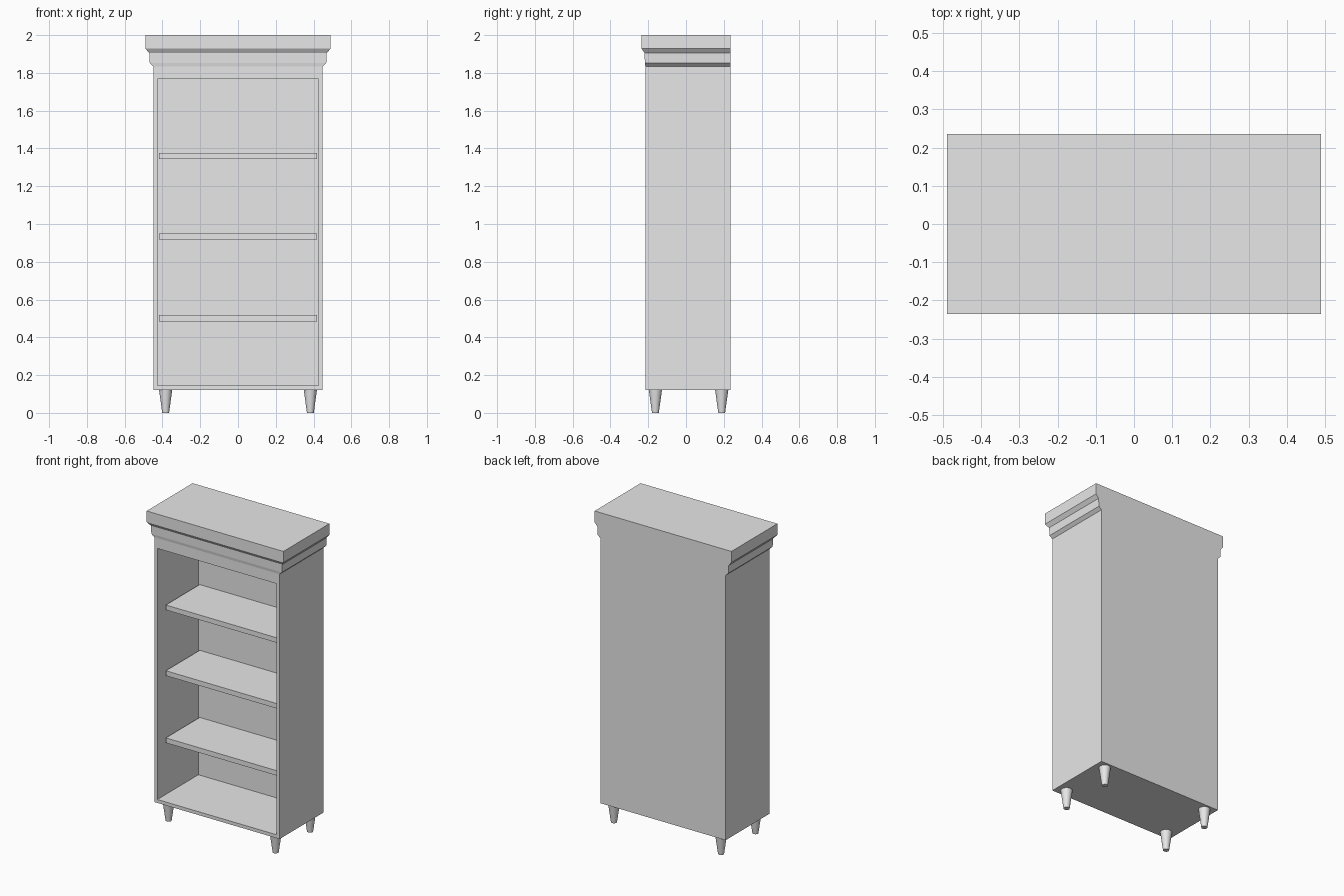
import bpy
import bmesh

default = bpy.data.objects.get("Cube")
if default:
    bpy.data.objects.remove(default, do_unlink=True)

grey = bpy.data.materials.new("plain grey")
grey.use_nodes = True
grey.diffuse_color = (0.8, 0.8, 0.8, 1)
grey.node_tree.nodes["Principled BSDF"].inputs["Base Color"].default_value = (0.8, 0.8, 0.8, 1)

HALF_W, FRONT, BACK = 0.448, -0.215, 0.235
BOTTOM, TOP = 0.122, 1.834
BOARD = 0.031
INNER_W, INNER_BACK = HALF_W - BOARD, BACK - BOARD


def finish(name, bm):
    bmesh.ops.recalc_face_normals(bm, faces=bm.faces)
    mesh = bpy.data.meshes.new(name)
    bm.to_mesh(mesh)
    bm.free()
    mesh.materials.append(grey)
    obj = bpy.data.objects.new(name, mesh)
    bpy.context.collection.objects.link(obj)
    return obj


def add_box(bm, x, y0, y1, z0, z1):
    """Box spanning -x..x, y0..y1, z0..z1."""
    verts = bmesh.ops.create_cube(bm, size=1)["verts"]
    for v in verts:
        v.co.x *= 2 * x
        v.co.y = y1 if v.co.y > 0 else y0
        v.co.z = z1 if v.co.z > 0 else z0


# Carcass: one box with its front face inset and pushed in to the back panel
bm = bmesh.new()
add_box(bm, HALF_W, FRONT, BACK, BOTTOM, TOP)
front = min(bm.faces, key=lambda f: f.calc_center_median().y)
bmesh.ops.inset_individual(bm, faces=[front], thickness=BOARD)
for v in front.verts:
    if v.co.z > 1:
        v.co.z = 1.767
cavity = bmesh.ops.extrude_face_region(bm, geom=[front])["geom"]
for v in cavity:
    if isinstance(v, bmesh.types.BMVert):
        v.co.y = INNER_BACK
if front.is_valid:
    bm.faces.remove(front)
finish("carcass", bm)

# Shelves, set back from the front edge
for i, z in enumerate((0.485, 0.919, 1.344)):
    bm = bmesh.new()
    add_box(bm, INNER_W, -0.142, INNER_BACK, z, z + 0.032)
    finish(f"shelf_{i + 1}", bm)

# Cornice: stacked rectangular rings (half width, front y, height), flush at the back
bm = bmesh.new()
profile = [(HALF_W, FRONT, TOP), (0.467, -0.218, 1.852), (0.470, -0.219, 1.904),
           (0.489, -0.235, 1.928), (0.489, -0.235, 2.0)]
rings = [[bm.verts.new((x, y, z)) for x, y in ((-w, f), (w, f), (w, BACK), (-w, BACK))]
         for w, f, z in profile]
for low, high in zip(rings, rings[1:]):
    for i in range(4):
        j = (i + 1) % 4
        bm.faces.new((low[i], low[j], high[j], high[i]))
bm.faces.new(rings[0])
bm.faces.new(rings[-1])
finish("cornice", bm)

# Tapered round feet
for side, x in (("left", 0.383), ("right", -0.383)):
    for end, y in (("front", -0.162), ("back", 0.189)):
        bm = bmesh.new()
        bmesh.ops.create_cone(bm, cap_ends=True, segments=32, radius1=0.018,
                              radius2=0.035, depth=BOTTOM)
        foot = finish(f"{end}_{side}_foot", bm)
        foot.location = (x, y, BOTTOM / 2)
        bpy.ops.object.select_all(action="DESELECT")
        foot.select_set(True)
        bpy.context.view_layer.objects.active = foot
        bpy.ops.object.shade_smooth_by_angle()
